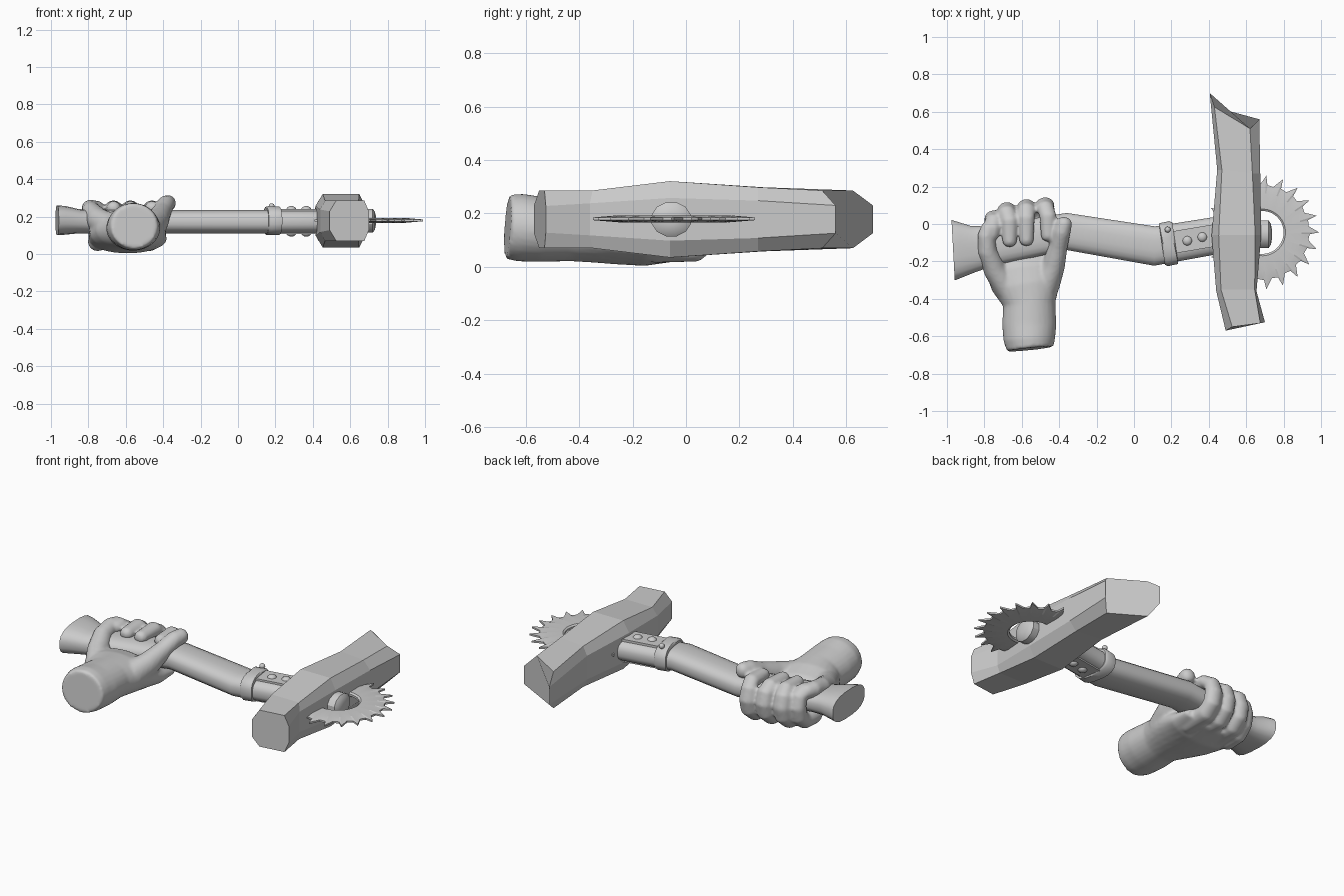
import bpy, bmesh, math
from mathutils import Vector

cube = bpy.data.objects.get("Cube")
if cube:
    bpy.data.objects.remove(cube, do_unlink=True)

grey = bpy.data.materials.new("plain_grey")
grey.use_nodes = True
grey.diffuse_color = (0.6, 0.6, 0.6, 1)
grey.node_tree.nodes["Principled BSDF"].inputs["Base Color"].default_value = (0.6, 0.6, 0.6, 1)
Z = Vector((0, 0, 1))
X = Vector((1, 0, 0))


def finish(name, bm, smooth=None):
    bmesh.ops.recalc_face_normals(bm, faces=bm.faces)
    mesh = bpy.data.meshes.new(name)
    bm.to_mesh(mesh)
    bm.free()
    mesh.materials.append(grey)
    ob = bpy.data.objects.new(name, mesh)
    bpy.context.collection.objects.link(ob)
    if smooth:
        bpy.ops.object.select_all(action='DESELECT')
        ob.select_set(True)
        bpy.context.view_layer.objects.active = ob
        bpy.ops.object.shade_smooth_by_angle(angle=math.radians(smooth))
    return ob


def skin(bm, rings):
    """Bridge rings of points into a capped tube."""
    rows = [[bm.verts.new(p) for p in ring] for ring in rings]
    n = len(rows[0])
    for a, b in zip(rows, rows[1:]):
        for i in range(n):
            bm.faces.new((a[i], a[(i + 1) % n], b[(i + 1) % n], b[i]))
    bm.faces.new(rows[0][::-1])
    bm.faces.new(rows[-1])


def sweep(bm, path, ref, n=20, power=1.0, rounded=False):
    """Sweep an oval along (x, y, z, radius along ref, other radius)."""
    pts = [Vector(p[:3]) for p in path]
    rings = []

    def ring(c, t, ra, rb):
        a = (ref - ref.dot(t) * t).normalized()
        b = t.cross(a)
        out = []
        for i in range(n):
            w = math.tau * (i + 0.5) / n
            u, v = math.cos(w), math.sin(w)
            out.append(c + a * ra * math.copysign(abs(u) ** power, u)
                       + b * rb * math.copysign(abs(v) ** power, v))
        rings.append(out)

    last = len(pts) - 1
    for i, p in enumerate(path):
        t = (pts[min(i + 1, last)] - pts[max(i - 1, 0)]).normalized()
        r = min(p[3], p[4]) * 0.8
        caps = [80, 55, 30]
        if rounded and i == 0:
            for d in caps:
                k = math.cos(math.radians(d))
                ring(pts[i] - t * r * math.sin(math.radians(d)), t, p[3] * k, p[4] * k)
        ring(pts[i], t, p[3], p[4])
        if rounded and i == last:
            for d in caps[::-1]:
                k = math.cos(math.radians(d))
                ring(pts[i] + t * r * math.sin(math.radians(d)), t, p[3] * k, p[4] * k)
    skin(bm, rings)


# Bent handle with flared pommel
bm = bmesh.new()
sweep(bm, [(-0.967, -0.14, 0.18, 0.08, 0.163), (-0.93, -0.138, 0.18, 0.078, 0.15),
           (-0.86, -0.133, 0.175, 0.066, 0.125), (-0.78, -0.12, 0.173, 0.063, 0.11),
           (-0.36, -0.04, 0.173, 0.063, 0.1), (0.11, -0.118, 0.173, 0.063, 0.106),
           (0.45, -0.06, 0.173, 0.063, 0.1)], Z, power=0.75)
finish("handle", bm, 40)

# Collar strap around the handle
bm = bmesh.new()
sweep(bm, [(0.15, -0.112, 0.178, 0.07, 0.108), (0.157, -0.111, 0.178, 0.077, 0.118),
           (0.213, -0.099, 0.178, 0.077, 0.118), (0.22, -0.098, 0.178, 0.07, 0.108)],
      Z, power=0.75)
finish("collar", bm, 40)

# Riveted straps above and below
for side, word in ((1, "upper"), (-1, "lower")):
    bm = bmesh.new()
    skin(bm, [[Vector((x, y + dy, 0.175 + side * dz)) for dy, dz in
               ((-0.06, 0.05), (-0.06, 0.067), (0.06, 0.067), (0.06, 0.05))]
              for x, y in ((0.2, -0.1), (0.45, -0.058))])
    finish(word + "_strap", bm)
    for i, (x, y) in enumerate(((0.285, -0.09), (0.365, -0.07))):
        bm = bmesh.new()
        bmesh.ops.create_uvsphere(bm, u_segments=16, v_segments=8, radius=0.027)
        for v in bm.verts:
            v.co = Vector((x, y, 0.175 + side * 0.062)) + v.co * 0.98
            v.co.z = 0.175 + side * 0.062 + (v.co.z - 0.175 - side * 0.062) * 0.75
        finish(f"{word}_rivet_{i + 1}", bm, 40)
bm = bmesh.new()
bmesh.ops.create_uvsphere(bm, u_segments=12, v_segments=8, radius=0.016)
bmesh.ops.translate(bm, verts=bm.verts, vec=(0.18, -0.03, 0.255))
finish("collar_rivet", bm, 40)

# Hammer head: chamfered sections, corners listed from left to right
sections = [
    ((0.49, -0.57), (0.525, -0.55), (0.675, -0.53), (0.70, -0.525), 0.108, 0.05),
    ((0.44, -0.36), (0.465, -0.35), (0.645, -0.35), (0.655, -0.36), 0.108, 0.06),
    ((0.415, -0.06), (0.453, -0.06), (0.648, -0.06), (0.68, -0.06), 0.143, 0.08),
    ((0.445, 0.29), (0.47, 0.29), (0.633, 0.27), (0.675, 0.27), 0.12, 0.07),
    ((0.405, 0.70), (0.43, 0.625), (0.62, 0.51), (0.67, 0.56), 0.108, 0.052)]
rings = []
for l, il, ir, r, h, s in sections:
    rings.append([Vector((p[0], p[1], 0.178 + dz)) for p, dz in
                  ((l, -s), (l, s), (il, h), (ir, h), (r, s), (r, -s), (ir, -h), (il, -h))])
bm = bmesh.new()
skin(bm, rings)
finish("hammer_head", bm)

# Saw blade: toothed ring, thicker towards the hole
centre = Vector((0.685, -0.045, 0.18))
teeth = 21
bm = bmesh.new()
profile = []
for i in range(teeth):
    for frac, rad in ((0.0, 0.305), (0.12, 0.255), (0.55, 0.25)):
        w = -math.tau * (i + frac) / teeth
        profile.append((math.cos(w), math.sin(w), rad))
loops = []
for fixed, dz in ((0.115, -0.006), (0.125, -0.013), (0.21, -0.013), (None, -0.005),
                  (None, 0.005), (0.21, 0.013), (0.125, 0.013), (0.115, 0.006)):
    loops.append([bm.verts.new(centre + Vector((c * (fixed or r), s * (fixed or r), dz)))
                  for c, s, r in profile])
for a, b in zip(loops, loops[1:] + loops[:1]):
    for i in range(len(a)):
        j = (i + 1) % len(a)
        bm.faces.new((a[i], a[j], b[j], b[i]))
finish("saw_blade", bm, 15)

# Bolt at the blade hub
bm = bmesh.new()
sweep(bm, [(x, -0.055, 0.178, r, r * 1.15) for x, r in
           ((0.64, 0.066), (0.72, 0.066), (0.732, 0.05), (0.738, 0.02))], Z, n=12)
finish("hub_bolt", bm, 30)

# Gripping hand: wrist, palm, fingers and thumb fused together
bm = bmesh.new()
sweep(bm, [(-0.555, -0.668, 0.15, 0.125, 0.12), (-0.56, -0.62, 0.147, 0.138, 0.127),
           (-0.56, -0.54, 0.14, 0.145, 0.122), (-0.56, -0.43, 0.137, 0.14, 0.116),
           (-0.575, -0.33, 0.13, 0.185, 0.115), (-0.59, -0.25, 0.115, 0.205, 0.108),
           (-0.59, -0.14, 0.08, 0.21, 0.078), (-0.59, -0.02, 0.07, 0.2, 0.048)],
      X, n=28, rounded=False)
for x0, x1, top, tip in ((-0.75, -0.76, 0.02, 0.0), (-0.68, -0.665, 0.065, -0.08),
                         (-0.575, -0.575, 0.08, -0.075), (-0.475, -0.46, 0.09, -0.05)):
    sweep(bm, [(x0, -0.12, 0.065, 0.052, 0.05), (x0, top - 0.05, 0.067, 0.052, 0.048),
               (x0, top - 0.005, 0.105, 0.05, 0.046), (x0, top + 0.01, 0.165, 0.05, 0.044),
               (x0, top - 0.005, 0.222, 0.047, 0.042), (x1, top - 0.045, 0.249, 0.045, 0.039),
               (x1, tip - 0.015 if tip < 0 else -0.06, 0.246, 0.038, 0.036)],
          X, rounded=True)
# Thumb and the outer finger cross over from the palm
sweep(bm, [(-0.47, -0.32, 0.14, 0.075, 0.085), (-0.43, -0.22, 0.18, 0.062, 0.07),
           (-0.405, -0.12, 0.23, 0.05, 0.05), (-0.385, -0.04, 0.268, 0.046, 0.046),
           (-0.372, 0.005, 0.272, 0.042, 0.044)], X, rounded=True)
sweep(bm, [(-0.68, -0.34, 0.14, 0.07, 0.08), (-0.745, -0.24, 0.18, 0.062, 0.068),
           (-0.785, -0.14, 0.225, 0.052, 0.055), (-0.79, -0.06, 0.246, 0.046, 0.046),
           (-0.775, -0.02, 0.246, 0.042, 0.042)], X, rounded=True)
hand = finish("hand", bm)
remesh = hand.modifiers.new("fuse", 'REMESH')
remesh.mode = 'VOXEL'
remesh.voxel_size = 0.01
remesh.use_smooth_shade = True
soften = hand.modifiers.new("soften", 'SMOOTH')
soften.factor = 0.5
soften.iterations = 4
